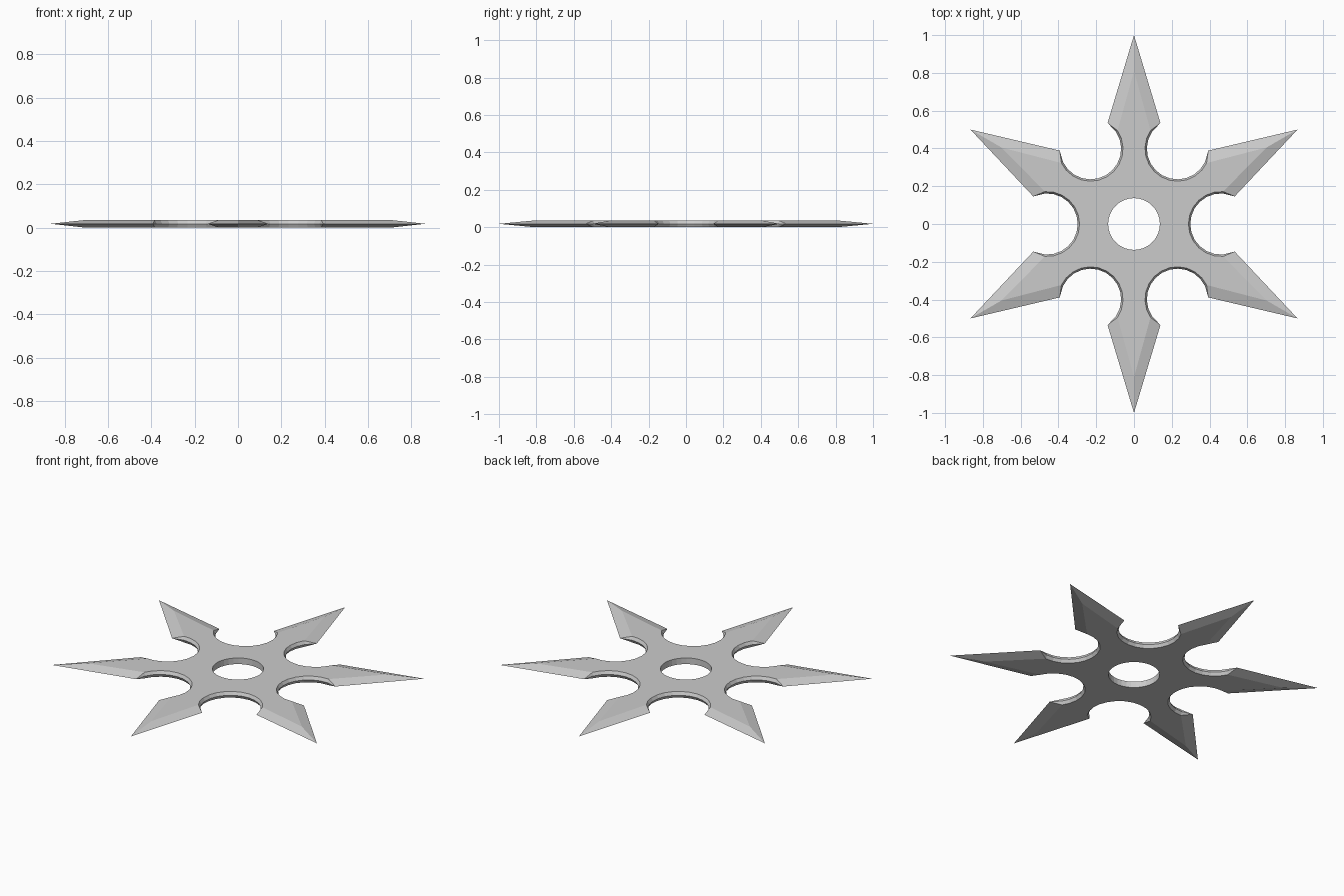
import bpy, bmesh
from math import sin, cos, radians, tau
from mathutils import Vector

if "Cube" in bpy.data.objects:
    bpy.data.objects.remove(bpy.data.objects["Cube"])

HEIGHT, ARMS, SEGS = 0.036, 6, 12
MID = HEIGHT / 2
bm = bmesh.new()


def polar(radius, angle, side=0.0):
    """Point on a ray, shifted sideways (counter-clockwise)."""
    return (radius * cos(angle) - side * sin(angle),
            radius * sin(angle) + side * cos(angle))


def ring_point(p, z):
    return bm.verts.new((p[0], p[1], z))


def bite(radius, centre_angle):
    """Round notch between two arms, traced counter-clockwise around the star."""
    pts = []
    for i in range(SEGS + 1):
        a = radians(274 - 188 * i / SEGS)
        pts.append(polar(0.46 + radius * cos(a), centre_angle, radius * sin(a)))
    return pts


# outlines: sharp cutting edge at mid height, smaller flat faces above and below
edge, flat = [], []
for k in range(ARMS):
    arm = radians(30 + 60 * k)
    gap = arm + radians(30)
    edge += [polar(1.0, arm), polar(0.535, arm, 0.14)]
    edge += bite(0.162, gap)
    edge += [polar(0.535, arm + radians(60), -0.14)]
    inner = bite(0.172, gap)
    flat += [polar(0.81, arm), inner[0]] + inner + [inner[-1]]

mid = [ring_point(p, MID) for p in edge]
hole_rings = []
for z in (0.0, HEIGHT):
    # blade bevels (doubled outline points collapse to triangles at the barbs)
    ring = []
    for i, p in enumerate(flat):
        ring.append(ring[-1] if i and p == flat[i - 1] else ring_point(p, z))
    n = len(mid)
    for i in range(n):
        j = (i + 1) % n
        corners = [mid[i], mid[j], ring[j]]
        if ring[i] is not ring[j]:
            corners.append(ring[i])
        bm.faces.new(corners)
    # flat face with the centre hole
    hole = [ring_point(polar(0.137, tau * i / 32), z) for i in range(32)]
    hole_rings.append(hole)
    loop = list(dict.fromkeys(ring))
    edges = []
    for verts in (loop, hole):
        for a, b in zip(verts, verts[1:] + verts[:1]):
            edges.append(bm.edges.get((a, b)) or bm.edges.new((a, b)))
    bmesh.ops.triangle_fill(bm, edges=edges, use_beauty=True,
                            use_dissolve=False, normal=Vector((0, 0, 1)))

# straight wall of the centre hole
low, high = hole_rings
for i in range(32):
    j = (i + 1) % 32
    bm.faces.new((low[i], low[j], high[j], high[i]))

bmesh.ops.recalc_face_normals(bm, faces=bm.faces)
mesh = bpy.data.meshes.new("throwing_star")
bm.to_mesh(mesh)
bm.free()
star = bpy.data.objects.new("throwing_star", mesh)
bpy.context.collection.objects.link(star)
